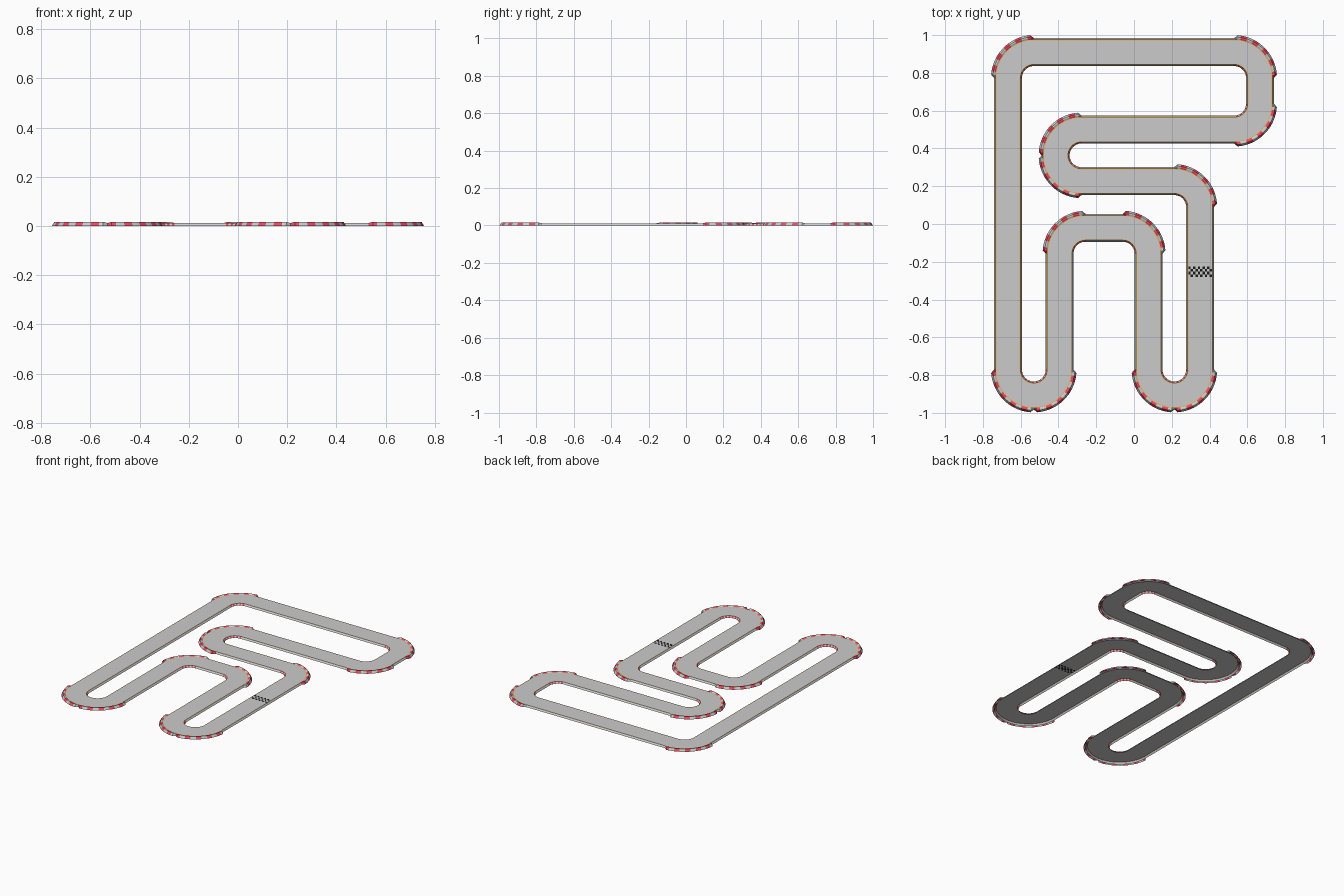
import bpy, bmesh
from math import sin, cos, pi
from mathutils import Vector

if "Cube" in bpy.data.objects:
    bpy.data.objects.remove(bpy.data.objects["Cube"])

R = 0.1365            # centreline bend radius
SEG = 20              # segments per 90 degree bend
TOP = 0.012           # road height
CORNERS = [(.35, -.9075), (.077, -.9075), (.077, -.02), (-.394, -.02), (-.394, -.9075),
           (-.667, -.9075), (-.667, .91), (.667, .91), (.667, .5), (-.415, .5),
           (-.415, .227), (.35, .227)]
START, END = Vector((.35, -.28)), Vector((.35, -.225))


def material(name, rgb):
    m = bpy.data.materials.new(name)
    m.diffuse_color = (*rgb, 1)
    m.use_nodes = True
    m.node_tree.nodes["Principled BSDF"].inputs["Base Color"].default_value = m.diffuse_color
    return m


GREY = material("light_grey", (.8, .8, .8))
RED = material("kerb_red", (.8, .07, .12))
ORANGE = material("edge_orange", (.85, .45, .08))
BLACK = material("check_black", (.01, .01, .01))


def make_object(name, bm, mats):
    bmesh.ops.remove_doubles(bm, verts=bm.verts, dist=1e-5)
    me = bpy.data.meshes.new(name)
    bm.to_mesh(me)
    bm.free()
    for m in mats:
        me.materials.append(m)
    ob = bpy.data.objects.new(name, me)
    bpy.context.collection.objects.link(ob)
    return ob


def left_of(d):
    return Vector((-d.y, d.x))


# Centreline samples: (point, left normal, bend side, index within bend)
path, bends = [(START, Vector((1, 0)), 0, 0)], []
n = len(CORNERS)
for i in range(n):
    c = Vector(CORNERS[i])
    a = (c - Vector(CORNERS[i - 1])).normalized()
    b = (Vector(CORNERS[(i + 1) % n]) - c).normalized()
    turn = 1 if a.cross(b) > 0 else -1
    centre = c - a * R + left_of(a) * turn * R
    bend = []
    for k in range(SEG + 1):
        t = pi / 2 * k / SEG
        d = a * cos(t) + b * sin(t)
        nrm = left_of(d)
        bend.append((centre - nrm * turn * R, nrm, turn, k if k < SEG else -1))
    bends.append(bend)
    path += bend
path.append((END, Vector((1, 0)), 0, 0))


def strip(bm, samples, profile, closed=False, mat=lambda s: 0, scale=lambda i: 1):
    """Sweep a profile of (offset, height) along samples; offsets run right to left."""
    rows = []
    for i, (p, nrm, _, _) in enumerate(samples):
        f, base = scale(i), .064
        row = []
        for o, z in profile:
            if f != 1:
                sign = 1 if o > 0 else -1
                o = sign * (base + (abs(o) - base) * f)
                z *= .75
            q = p + nrm * o
            row.append(bm.verts.new((q.x, q.y, z)))
        rows.append(row)
    for i in range(len(rows) if closed else len(rows) - 1):
        r, s = rows[i], rows[(i + 1) % len(rows)]
        for j in range(len(profile) - 1):
            f = bm.faces.new((r[j], s[j], s[j + 1], r[j + 1]))
            f.material_index = mat(samples[i])
    return rows


# Road surface, open where the start line sits
bm = bmesh.new()
strip(bm, path, [(-.062, TOP), (.062, TOP)])
make_object("road_surface", bm, [GREY])

# Orange edge lines
bm = bmesh.new()
for prof in ([(-.066, TOP), (-.062, TOP)], [(.062, TOP), (.066, TOP)]):
    strip(bm, path, prof, True)
make_object("edge_lines", bm, [ORANGE])

# Sloping road sides, striped on the inside of bends
bm = bmesh.new()
for side, prof in ((-1, [(-.074, 0), (-.066, TOP)]), (1, [(.066, TOP), (.074, 0)])):
    strip(bm, path, prof, True,
          lambda s: 1 if s[2] == side and s[3] >= 0 and (s[3] // 2) % 2 == 0 else 0)
make_object("road_sides", bm, [GREY, RED])

# Raised striped kerbs on the outside of bends, pinched at both ends
bm = bmesh.new()
KERB = [(.066, TOP), (.073, .016), (.080, .016), (.090, 0)]
for bend in bends:
    prof = KERB if bend[0][2] < 0 else [(-o, z) for o, z in reversed(KERB)]
    rows = strip(bm, bend, prof, False, lambda s: 1 if (s[3] // 2) % 2 else 0,
                 lambda i: .4 if i in (0, SEG) else 1)
make_object("kerbs", bm, [GREY, RED])

# Chequered start line
bm = bmesh.new()
NX, NY = 10, 4
for i in range(NX):
    for j in range(NY):
        x0, x1 = (.35 - .062 + .124 * k / NX for k in (i, i + 1))
        y0, y1 = (START.y + (END.y - START.y) * k / NY for k in (j, j + 1))
        f = bm.faces.new([bm.verts.new((x, y, TOP)) for x, y in
                          ((x0, y0), (x1, y0), (x1, y1), (x0, y1))])
        f.material_index = (i + j) % 2
make_object("start_line", bm, [GREY, BLACK])
